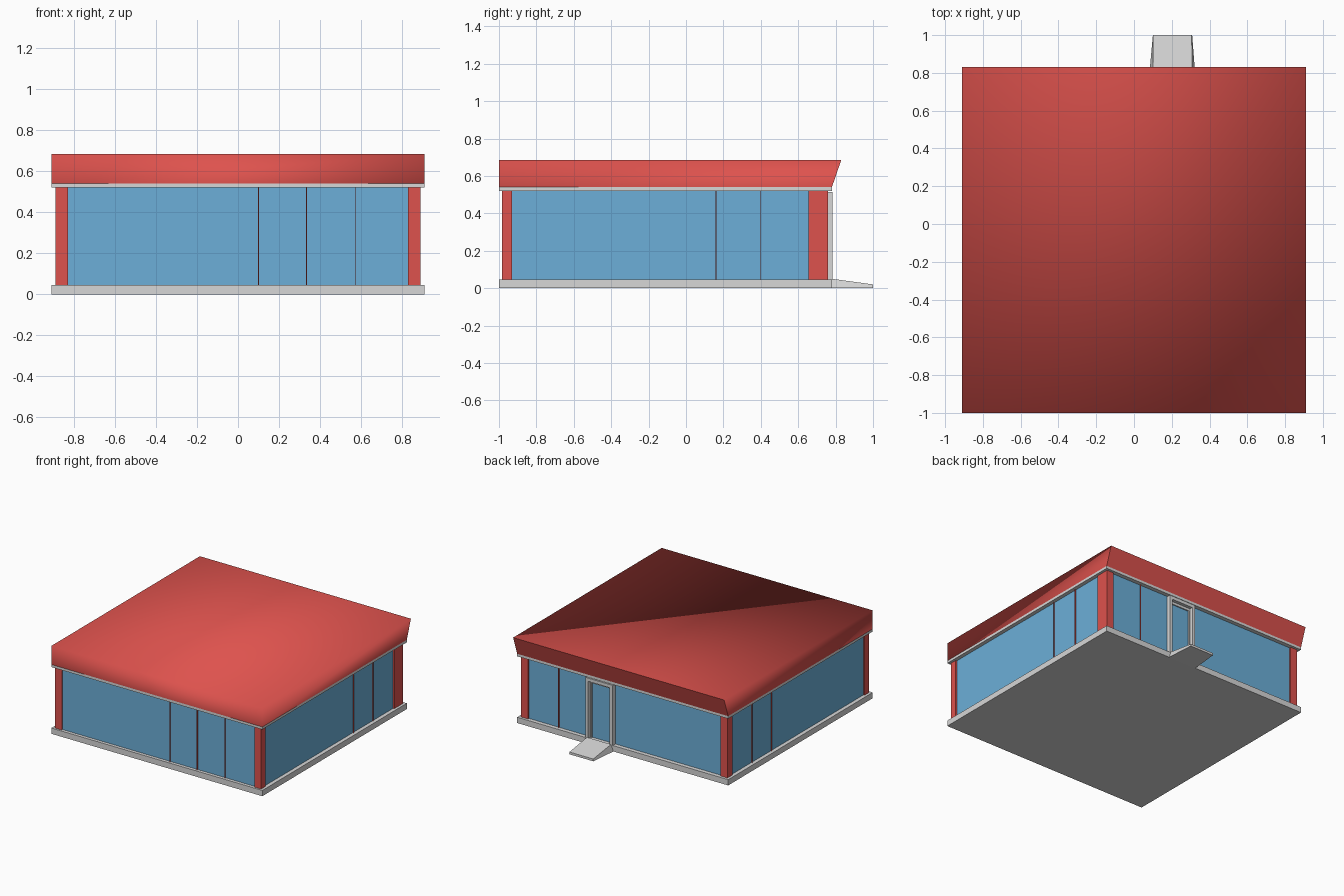
import bpy

if "Cube" in bpy.data.objects:
    bpy.data.objects.remove(bpy.data.objects["Cube"])


def material(name, rgb):
    m = bpy.data.materials.new(name)
    m.diffuse_color = (*rgb, 1)
    m.use_nodes = True
    m.node_tree.nodes["Principled BSDF"].inputs["Base Color"].default_value = m.diffuse_color
    return m


RED = material("red", (0.73, 0.085, 0.075))
BLUE = material("glass blue", (0.15, 0.43, 0.69))
GREY = material("light grey", (0.68, 0.68, 0.68))


def solid(name, bottom, top, mat, cap_bottom=True):
    """Six-sided block from a bottom and a top ring of four corners."""
    faces = [(4, 5, 6, 7)]
    faces += [(i, (i + 1) % 4, (i + 1) % 4 + 4, i + 4) for i in range(4)]
    if cap_bottom:
        faces.append((3, 2, 1, 0))
    me = bpy.data.meshes.new(name)
    me.from_pydata(bottom + top, [], faces)
    me.materials.append(mat)
    ob = bpy.data.objects.new(name, me)
    bpy.context.collection.objects.link(ob)
    return ob


def ring(x0, x1, y0, y1, z):
    return [(x0, y0, z), (x1, y0, z), (x1, y1, z), (x0, y1, z)]


def box(name, x0, x1, y0, y1, z0, z1, mat):
    return solid(name, ring(x0, x1, y0, y1, z0), ring(x0, x1, y0, y1, z1), mat)


W, Z0, Z1 = 0.91, 0.045, 0.52

# floor slab and trim under the roof
box("floor_slab", -W, W, -1, 0.78, 0, Z0, GREY)
box("roof_trim", -W, W, -1, 0.78, Z1, 0.54, GREY)

# roof: softly shaded, with a crisp slanted back face
roof = solid("roof", ring(-W, W, -1, 0.78, 0.54), ring(-W, W, -1, 0.83, 0.685), RED, False)
for p in roof.data.polygons:
    p.use_smooth = True
back = {2, 3, 6, 7}
for e in roof.data.edges:
    if set(e.vertices) <= back:
        e.use_edge_sharp = True

# glazed walls
box("glass_walls", -0.88, 0.88, -0.975, 0.748, Z0, Z1, BLUE)

# corner columns
for side, x0, x1 in (("left", -0.89, -0.83), ("right", 0.83, 0.89)):
    box("front_column_" + side, x0, x1, -0.985, -0.93, Z0, Z1, RED)
    box("back_column_" + side, x0, x1, 0.655 if side == "right" else 0.70, 0.76, Z0, Z1, RED)

# thin window fins
T = 0.002
for i, x in enumerate((0.10, 0.335, 0.575)):
    box(f"front_fin_{i}", x - T, x + T, -0.984, -0.97, Z0, Z1, RED)
for i, y in enumerate((0.16, 0.40)):
    box(f"right_fin_{i}", 0.875, 0.889, y - T, y + T, Z0, Z1, RED)
for i, y in enumerate((0.45, 0.21)):
    box(f"left_fin_{i}", -0.889, -0.875, y - T, y + T, Z0, Z1, RED)
box("back_fin", 0.57 - T, 0.57 + T, 0.74, 0.757, Z0, Z1, RED)

# door frame
box("door_jamb_left", 0.085, 0.11, 0.74, 0.783, Z0, 0.515, GREY)
box("door_jamb_right", 0.295, 0.32, 0.74, 0.783, Z0, 0.515, GREY)
box("door_header", 0.11, 0.295, 0.74, 0.783, 0.49, 0.515, GREY)
# slim inner frame around the door
box("door_stile_left", 0.11, 0.122, 0.74, 0.757, Z0, 0.49, GREY)
box("door_stile_right", 0.283, 0.295, 0.74, 0.757, Z0, 0.49, GREY)
box("door_top_rail", 0.122, 0.283, 0.74, 0.757, 0.47, 0.49, GREY)

# entrance ramp with flared sides
solid("ramp",
      [(0.08, 0.78, 0), (0.325, 0.78, 0), (0.308, 1, 0.002), (0.1, 1, 0.002)],
      [(0.1, 0.78, 0.05), (0.308, 0.78, 0.05), (0.305, 1, 0.02), (0.1, 1, 0.02)], GREY)
